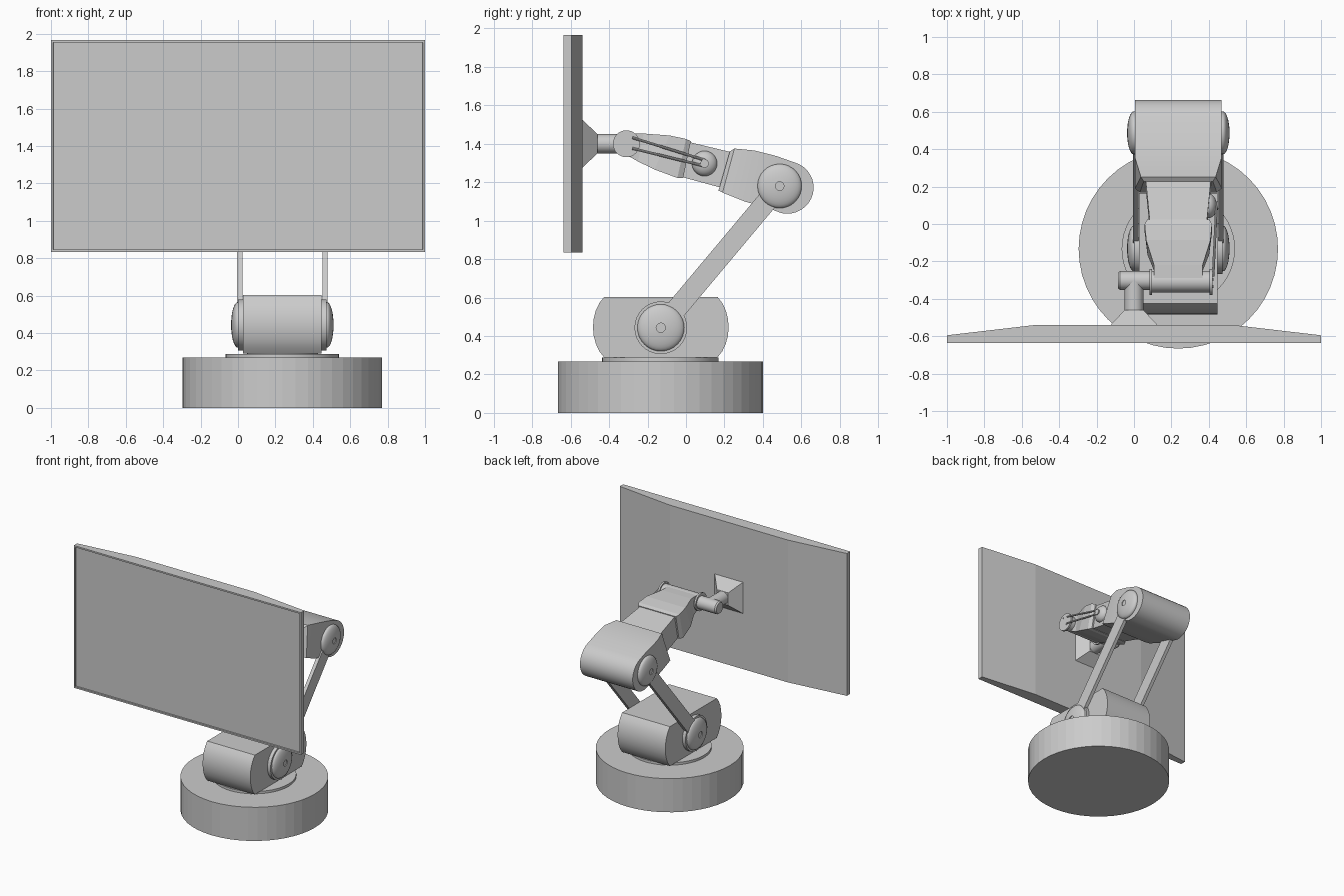
import bpy, bmesh, math
from mathutils import Matrix, Vector

if "Cube" in bpy.data.objects:
    bpy.data.objects.remove(bpy.data.objects["Cube"])

CX = 0.237                      # centre plane of the stand


def finish(name, bm, smooth=None):
    bmesh.ops.remove_doubles(bm, verts=bm.verts, dist=1e-5)
    bmesh.ops.recalc_face_normals(bm, faces=bm.faces)
    me = bpy.data.meshes.new(name)
    bm.to_mesh(me)
    bm.free()
    ob = bpy.data.objects.new(name, me)
    bpy.context.collection.objects.link(ob)
    if smooth:
        bpy.ops.object.select_all(action='DESELECT')
        ob.select_set(True)
        bpy.context.view_layer.objects.active = ob
        bpy.ops.object.shade_smooth_by_angle(angle=math.radians(smooth))
    return ob


def lathe(name, profile, origin, axis=(0, 0, 1), seg=32, smooth=35):
    """Revolve (radius, height) points about an axis through origin."""
    bm = bmesh.new()
    m = Matrix.Translation(origin) @ Vector(axis).to_track_quat('Z', 'Y').to_matrix().to_4x4()
    rings = []
    for r, h in profile:
        if r == 0:
            rings.append([bm.verts.new(m @ Vector((0, 0, h)))] * seg)
        else:
            rings.append([bm.verts.new(m @ Vector((r * math.cos(2 * math.pi * i / seg),
                                                   r * math.sin(2 * math.pi * i / seg), h)))
                          for i in range(seg)])
    for a, b in zip(rings, rings[1:]):
        for i in range(seg):
            j = (i + 1) % seg
            f = list(dict.fromkeys((a[i], a[j], b[j], b[i])))
            bm.faces.new(f)
    return finish(name, bm, smooth)


def rod(name, a, b, r, seg=24):
    a, b = Vector(a), Vector(b)
    length = (b - a).length
    return lathe(name, [(0, 0), (r, 0), (r, length), (0, length)], a, b - a, seg)


def loft(name, stations, cx=CX, smooth=None):
    """Stations: top (y, z), bottom (y, z), half width at top, at bottom."""
    bm = bmesh.new()
    rings = []
    for (yt, zt), (yb, zb), wt, wb in stations:
        rings.append([bm.verts.new(p) for p in ((cx - wt, yt, zt), (cx + wt, yt, zt),
                                                (cx + wb, yb, zb), (cx - wb, yb, zb))])
    for a, b in zip(rings, rings[1:]):
        for i in range(4):
            j = (i + 1) % 4
            bm.faces.new((a[i], a[j], b[j], b[i]))
    bm.faces.new(rings[0])
    bm.faces.new(rings[-1])
    bmesh.ops.dissolve_degenerate(bm, dist=1e-5, edges=bm.edges)
    return finish(name, bm, smooth)


def dome(name, r, height, origin, axis, hole=0.0):
    pts = [(0, -0.01), (r, -0.01)]
    pts += [(r * math.cos(t), height * math.sin(t)) for t in
            [math.pi / 2 * i / 8 for i in range(8)]]
    if hole:
        pts += [(hole, height * 0.97), (hole, height * 0.75), (0, height * 0.75)]
    else:
        pts += [(0, height)]
    lathe(name, pts, origin, axis)


# Round base and turntable
lathe("base", [(0, 0), (0.533, 0), (0.533, 0.268), (0, 0.268)], (CX, -0.133, 0), seg=48, smooth=None)
lathe("turntable", [(0, 0.26), (0.303, 0.26), (0.303, 0.287), (0, 0.287)], (CX, -0.133, 0), seg=48)
lathe("turntable_post", [(0, 0.28), (0.19, 0.28), (0.19, 0.32), (0, 0.32)], (CX, -0.133, 0))

# Lower body: flat top, bulging ends
half = [(0.353, 0.0), (0.349, 0.045), (0.338, 0.087), (0.32, 0.125), (0.295, 0.157)]
ends = [(-d, h) for d, h in half] + [(d, h) for d, h in reversed(half)]
loft("lower_body", [((-0.131 + d, 0.446 + h), (-0.131 + d, 0.446 - h), 0.21, 0.21)
                    for d, h in ends], smooth=25)

# Upper body: wedge with round back end
stations = [((0.228, 1.36), (0.169, 1.156), 0.185, 0.205),
            ((0.252, 1.375), (0.19, 1.146), 0.20, 0.232),
            ((0.356, 1.365), (0.304, 1.10), 0.232, 0.232),
            ((0.47, 1.336), (0.434, 1.063), 0.232, 0.232)]
for i in range(9):
    t = math.radians(73 * (1 - i / 8))
    u, v = -math.radians(15), math.radians(0)
    a_top, a_bot = u + math.radians(88) * (1 - i / 8), u - math.radians(88) * (1 - i / 8)
    stations.append(((0.526 + 0.138 * math.cos(a_top), 1.172 + 0.136 * math.sin(a_top)),
                     (0.526 + 0.138 * math.cos(a_bot), 1.172 + 0.136 * math.sin(a_bot)),
                     0.232, 0.232))
loft("upper_body", stations, smooth=25)

# Side arms, joint flanges and domes, mirrored
lo, hi = Vector((-0.131, 0.443)), Vector((0.487, 1.18))
d = (hi - lo).normalized()
n = Vector((-d.y, d.x)) * 0.053
for s, side in ((-1, "left"), (1, "right")):
    loft(f"arm_{side}", [(tuple(p + n), tuple(p - n), 0.014, 0.014) for p in (lo, hi)],
         cx=CX + s * 0.228)
    lathe(f"lower_flange_{side}", [(0, 0), (0.137, 0), (0.137, 0.03), (0, 0.03)],
          (CX + s * 0.207, lo.x, lo.y), (s, 0, 0))
    dome(f"lower_dome_{side}", 0.122, 0.036, (CX + s * 0.238, lo.x, lo.y), (s, 0, 0), 0.026)
    dome(f"upper_dome_{side}", 0.115, 0.036, (CX + s * 0.238, hi.x, hi.y), (s, 0, 0), 0.026)

# Forearm: neck and tapered head
loft("forearm_neck", [((-0.01, 1.415), (-0.055, 1.236), 0.15, 0.15),
                      ((0.24, 1.355), (0.195, 1.168), 0.175, 0.175)])
loft("forearm_head", [((-0.315, 1.455), (-0.315, 1.345), 0.13, 0.13),
                      ((-0.22, 1.453), (-0.25, 1.308), 0.13, 0.13),
                      ((-0.086, 1.443), (-0.164, 1.266), 0.172, 0.165),
                      ((0.0, 1.425), (-0.045, 1.222), 0.18, 0.18),
                      ((0.025, 1.413), (-0.015, 1.222), 0.165, 0.165)])

# Wrist drum with end discs, elbow and stub to the mount
rod("wrist_drum", (0.09, -0.308, 1.40), (0.415, -0.308, 1.40), 0.058)
rod("wrist_disc_left", (0.083, -0.31, 1.40), (0.097, -0.31, 1.40), 0.07, 32)
rod("wrist_disc_right", (0.405, -0.31, 1.40), (0.42, -0.31, 1.40), 0.07, 32)
lathe("wrist_stub", [(0, 0), (0.05, 0), (0.05, 0.165), (0.042, 0.176), (0, 0.176)],
      (0.09, -0.302, 1.40), (-1, 0, 0), 24)
rod("mount_tube", (0, -0.30, 1.40), (0, -0.465, 1.40), 0.05)
loft("mount_plate", [((-0.46, 1.45), (-0.46, 1.35), 0.05, 0.05),
                     ((-0.545, 1.53), (-0.545, 1.27), 0.13, 0.13)], cx=0)

# Side knob and its pair of link rods
dome("link_knob", 0.066, 0.045, (0.398, 0.097, 1.297), (1, 0, 0))
rod("link_pin", (0.40, 0.097, 1.297), (0.449, 0.097, 1.297), 0.022)
rod("link_rod_upper", (0.423, -0.28, 1.432), (0.441, 0.10, 1.314), 0.007, 8)
rod("link_rod_lower", (0.423, -0.28, 1.376), (0.441, 0.10, 1.283), 0.007, 8)
for i, (y, z) in enumerate(((-0.335, 1.443), (-0.298, 1.375))):
    rod(f"wrist_bolt_{i}", (0.41, y, z), (0.424, y, z), 0.008, 8)

# Screen: plan outline raised in z, with a recessed panel in front
bm = bmesh.new()
plan = [(-1, -0.637), (1, -0.637), (1, -0.595), (0.52, -0.539), (-0.52, -0.539), (-1, -0.595)]
bottom = bm.faces.new([bm.verts.new((x, y, 0.833)) for x, y in plan])
ext = bmesh.ops.extrude_face_region(bm, geom=[bottom])
bmesh.ops.translate(bm, vec=(0, 0, 1.133),
                    verts=[g for g in ext["geom"] if isinstance(g, bmesh.types.BMVert)])
if not bottom.is_valid or not any(len(f.verts) == 6 and f.calc_center_median().z < 0.84 for f in bm.faces):
    bm.faces.new([v for v in bm.verts if v.co.z < 0.84])
bmesh.ops.recalc_face_normals(bm, faces=bm.faces)
front = min(bm.faces, key=lambda f: f.calc_center_median().y)
bmesh.ops.inset_region(bm, faces=[front], thickness=0.017)
rim = bmesh.ops.inset_region(bm, faces=[front], thickness=0.001)
bmesh.ops.translate(bm, vec=(0, 0.012, 0), verts=list(front.verts))
finish("screen", bm)
